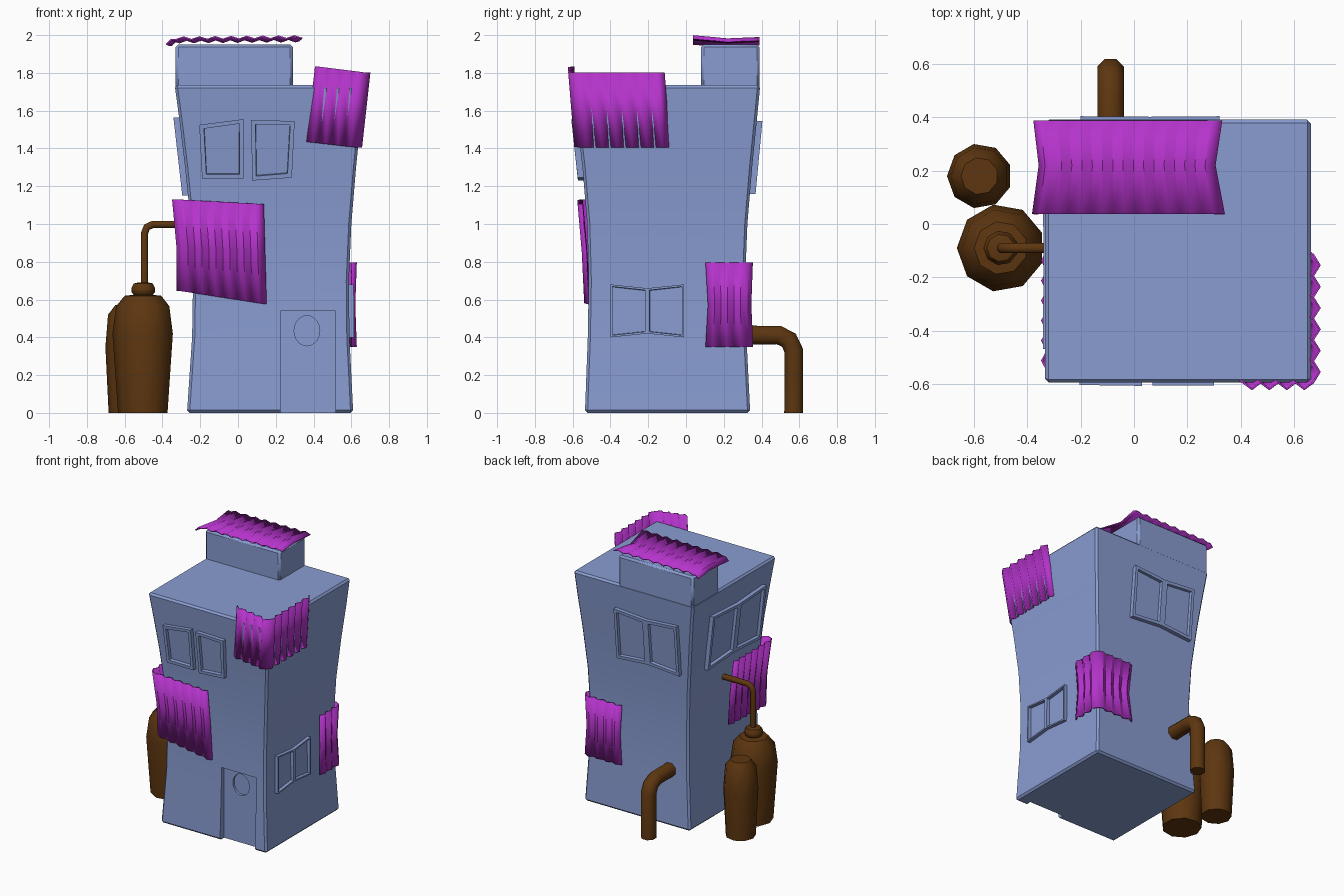
import bpy, bmesh, math
from mathutils import Vector

if "Cube" in bpy.data.objects:
    bpy.data.objects.remove(bpy.data.objects["Cube"], do_unlink=True)


def material(name, rgb):
    m = bpy.data.materials.new(name)
    m.use_nodes = True
    m.diffuse_color = (*rgb, 1)
    m.node_tree.nodes["Principled BSDF"].inputs["Base Color"].default_value = (*rgb, 1)
    return m


BLUE = material("wall_blue", (0.25, 0.335, 0.64))
PURPLE = material("sheet_purple", (0.46, 0.034, 0.6))
BROWN = material("rust_brown", (0.11, 0.037, 0.005))

# Wall position at each height: z, x low, x high, y low, y high
WALL = [(0, -.27, .61, -.535, .34), (.4, -.243, .59, -.52, .32),
        (.7, -.238, .587, -.515, .313), (1, -.25, .6, -.523, .325),
        (1.3, -.28, .625, -.548, .35), (1.55, -.31, .65, -.577, .375),
        (1.735, -.335, .665, -.597, .393)]


def wall(side, z):
    for a, b in zip(WALL, WALL[1:]):
        if z <= b[0]:
            t = (z - a[0]) / (b[0] - a[0])
            return a[side] + t * (b[side] - a[side])


def select(ob):
    bpy.ops.object.select_all(action='DESELECT')
    ob.select_set(True)
    bpy.context.view_layer.objects.active = ob


def smooth(ob, angle):
    select(ob)
    bpy.ops.object.shade_smooth_by_angle(angle=math.radians(angle))


def finish(name, bm, mat, angle=30):
    bmesh.ops.recalc_face_normals(bm, faces=bm.faces)
    mesh = bpy.data.meshes.new(name)
    bm.to_mesh(mesh)
    bm.free()
    mesh.materials.append(mat)
    ob = bpy.data.objects.new(name, mesh)
    bpy.context.collection.objects.link(ob)
    smooth(ob, angle)
    return ob


def apply_modifiers(ob):
    select(ob)
    for mod in list(ob.modifiers):
        bpy.ops.object.modifier_apply(modifier=mod.name)


def loft(name, rings, mat, angle=30):
    """Skin a list of equal rings and close both ends."""
    bm = bmesh.new()
    loops = [[bm.verts.new(p) for p in ring] for ring in rings]
    n = len(loops[0])
    for a, b in zip(loops, loops[1:]):
        for i in range(n):
            j = (i + 1) % n
            bm.faces.new((a[i], a[j], b[j], b[i]))
    bm.faces.new(loops[0])
    bm.faces.new(loops[-1])
    return finish(name, bm, mat, angle)


def rect(x0, x1, y0, y1, z):
    return [(x0, y0, z), (x1, y0, z), (x1, y1, z), (x0, y1, z)]


def bevel(ob, width):
    mod = ob.modifiers.new("bevel", 'BEVEL')
    mod.width, mod.segments = width, 1
    mod.limit_method, mod.angle_limit = 'ANGLE', math.radians(50)
    apply_modifiers(ob)


def cut(ob, cutter):
    cutter.hide_render = True
    mod = ob.modifiers.new("cut", 'BOOLEAN')
    mod.operation, mod.object, mod.solver = 'DIFFERENCE', cutter, 'EXACT'
    apply_modifiers(ob)
    bpy.data.objects.remove(cutter, do_unlink=True)


# Waisted tower with a recessed door and oval porthole
tower = loft("tower", [rect(*w[1:], w[0]) for w in WALL], BLUE)
bevel(tower, .014)
cut(tower, loft("door_cutter", [rect(.225, .515, -.7, -.485, z) for z in (-.1, .54)], BLUE))
oval = [(.365 + .068 * math.cos(i * math.tau / 20), .435 + .08 * math.sin(i * math.tau / 20))
        for i in range(20)]
cut(tower, loft("porthole_cutter", [[(x, y, z) for x, z in oval] for y in (-.7, -.468)], BLUE))
smooth(tower, 30)

# Roof room
room = loft("roof_room", [rect(-.33, .29, .08, .39, z) for z in (1.7, 1.95)], BLUE)
bevel(room, .014)


def window(name, side, panes, depth=.03, border=.032):
    """Raised frame that follows a wall; panes are quads of (along, z)."""
    sign = 1 if side in (2, 4) else -1
    outward = Vector((sign, 0, 0) if side < 3 else (0, sign, 0))

    def place(u, z):
        w = wall(side, z) - sign * .03
        return (w, u, z) if side < 3 else (u, w, z)

    bm = bmesh.new()
    for pane in panes:
        bm.faces.new([bm.verts.new(place(u, z)) for u, z in pane])
    bmesh.ops.remove_doubles(bm, verts=bm.verts, dist=1e-4)
    res = bmesh.ops.extrude_face_region(bm, geom=bm.faces[:])["geom"]
    bmesh.ops.translate(bm, verts=[g for g in res if isinstance(g, bmesh.types.BMVert)],
                        vec=outward * (depth + .03))
    front = [g for g in res if isinstance(g, bmesh.types.BMFace)]
    bmesh.ops.recalc_face_normals(bm, faces=bm.faces)
    bm.normal_update()
    if front[0].normal.dot(outward) < 0:
        bmesh.ops.reverse_faces(bm, faces=bm.faces)
    # Flat border, then a steep reveal down to the pane
    bmesh.ops.inset_individual(bm, faces=front, thickness=border)
    bmesh.ops.inset_individual(bm, faces=front, thickness=.003, depth=-.022)
    return finish(name, bm, BLUE)


def bowtie(u0, u1, z0, z1, pinch=.02):
    m = (u0 + u1) / 2
    return [[(u0, z0), (m, z0 + pinch), (m, z1 - pinch), (u0, z1)],
            [(m, z0 + pinch), (u1, z0), (u1, z1), (m, z1 - pinch)]]


window("front_window_a", 3, [[(-.19, 1.24), (.03, 1.24), (.03, 1.555), (-.205, 1.525)]])
window("front_window_b", 3, [[(.075, 1.23), (.285, 1.245), (.3, 1.545), (.07, 1.55)]])
window("left_window", 2, bowtie(-.4, -.01, .4, .68), .025, .015)
window("right_window", 1, bowtie(-.47, .16, 1.15, 1.565))
window("back_window", 4, bowtie(-.2, .32, 1.16, 1.545))


def sheet(name, rows, waves, outs, amp):
    """Corrugated sheet: each row is a polyline, ridged along every leg."""
    bm = bmesh.new()
    grid = []
    for row in rows:
        pts = [Vector(p) for p in row]
        line = [bm.verts.new(pts[0])]
        for a, b, n, out in zip(pts, pts[1:], waves, outs):
            for i in range(1, 2 * n + 1):
                line.append(bm.verts.new(a.lerp(b, i / (2 * n)) + Vector(out) * amp * (i % 2)))
        grid.append(line)
    for a, b in zip(grid, grid[1:]):
        for i in range(len(a) - 1):
            bm.faces.new((a[i], a[i + 1], b[i + 1], b[i]))
    ob = finish(name, bm, PURPLE)
    mod = ob.modifiers.new("thickness", 'SOLIDIFY')
    mod.thickness, mod.offset = .008, 0


LEFT, RIGHT, FRONT, BACK, UP = (1, 0, 0), (-1, 0, 0), (0, -1, 0), (0, 1, 0), (0, 0, 1)
sheet("roof_sheet",
      [[(-.38, .037, 1.95), (-.33, .037, 1.975), (.34, .037, 1.982)],
       [(-.355, .22, 1.945), (-.31, .22, 1.96), (.305, .22, 1.965)],
       [(-.375, .388, 1.947), (-.33, .388, 1.967), (.33, .388, 1.972)]],
      (1, 8), (UP, UP), .014)
sheet("upper_corner_sheet",
      [[(.41, -.595, 1.835), (.672, -.595, 1.802), (.672, -.115, 1.802)],
       [(.365, -.562, 1.435), (.628, -.562, 1.405), (.628, -.085, 1.405)]],
      (4, 6), (FRONT, LEFT), .025)
sheet("middle_corner_sheet",
      [[(-.325, -.1, 1.13), (-.325, -.55, 1.13), (.135, -.55, 1.105)],
       [(-.302, -.09, .88), (-.302, -.528, .88), (.142, -.528, .85)],
       [(-.302, -.07, .66), (-.302, -.515, .645), (.15, -.515, .575)]],
      (6, 6), (RIGHT, FRONT), .02)
sheet("lower_corner_sheet",
      [[(.605, .105, .795), (.605, .33, .795), (.3, .33, .795)],
       [(.597, .118, .57), (.597, .322, .57), (.32, .322, .57)],
       [(.605, .105, .35), (.605, .332, .35), (.3, .332, .35)]],
      (3, 4), (LEFT, BACK), .02)


def tank(name, x, y, profile, sides=9):
    turn = [math.pi + math.tau * i / sides for i in range(sides)]
    loft(name, [[(x + r * math.cos(a), y + r * math.sin(a), z) for a in turn]
                for r, z in profile], BROWN, 45)


def pipe(name, path, radius, across, sides=8):
    """Tube along a flat path; across is the normal of the path's plane."""
    pts, s = [Vector(p) for p in path], Vector(across)
    rings = []
    for i, p in enumerate(pts):
        t = Vector((0, 0, 0))
        if i:
            t += (p - pts[i - 1]).normalized()
        if i + 1 < len(pts):
            t += (pts[i + 1] - p).normalized()
        n = t.normalized().cross(s)
        rings.append([p + radius * (n * math.cos(a) + s * math.sin(a))
                      for a in (math.tau * (k + .5) / sides for k in range(sides))])
    loft(name, rings, BROWN, 50)


# Tanks and pipes
tank("large_tank", -.5, -.09, [(.135, 0), (.165, .42), (.145, .565), (.1, .62), (.052, .625),
                               (.065, .64), (.065, .66), (.052, .685), (.03, .69)])
tank("small_tank", -.58, .18, [(.105, 0), (.122, .35), (.108, .52), (.07, .57)])
pipe("tank_pipe", [(-.495, -.09, .66), (-.495, -.09, .95), (-.483, -.09, .983),
                   (-.45, -.09, .998), (-.22, -.09, .998)], .021, (0, 1, 0))
pipe("drain_pipe", [(-.088, .28, .412), (-.088, .49, .412), (-.088, .545, .385),
                    (-.088, .57, .33), (-.088, .57, 0)], .054, (1, 0, 0))
